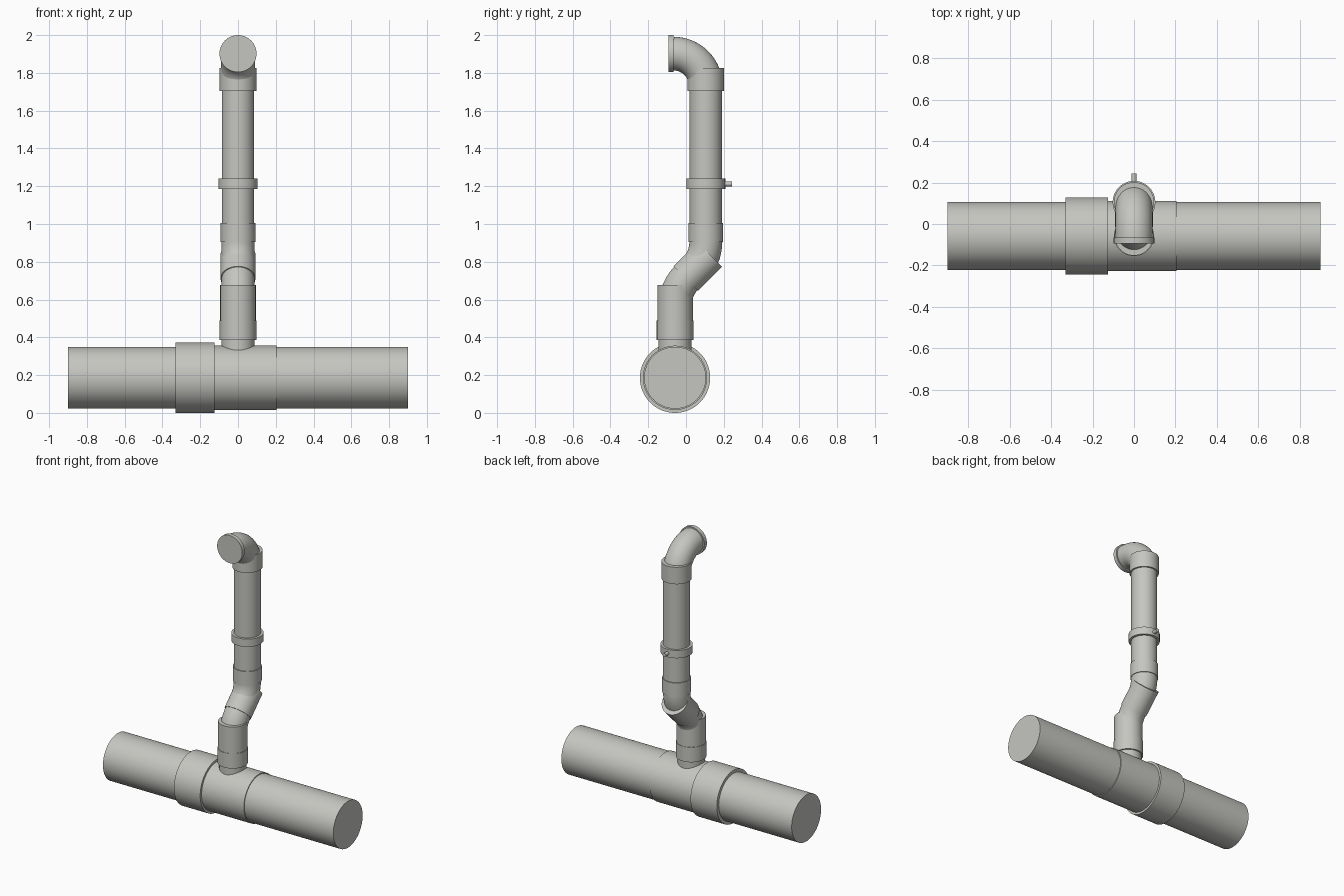
import bpy, bmesh, math
from mathutils import Vector

if "Cube" in bpy.data.objects:
    bpy.data.objects.remove(bpy.data.objects["Cube"])

grey = bpy.data.materials.new("pipe grey")
grey.diffuse_color = (0.56, 0.56, 0.53, 1)
grey.use_nodes = True
grey.node_tree.nodes["Principled BSDF"].inputs["Base Color"].default_value = grey.diffuse_color
SIDES = 64


def tube(name, path, r):
    """Round capped pipe following a path of points in the world."""
    pts = [Vector(p) for p in path]
    bm = bmesh.new()
    rings = []
    for i, p in enumerate(pts):
        t = (pts[min(i + 1, len(pts) - 1)] - pts[max(i - 1, 0)]).normalized()
        u = Vector((1, 0, 0)) if abs(t.x) < 0.9 else Vector((0, 1, 0))
        v = t.cross(u)
        rings.append([bm.verts.new(p + r * (u * math.cos(a) + v * math.sin(a)))
                      for a in (2 * math.pi * k / SIDES for k in range(SIDES))])
    for a, b in zip(rings, rings[1:]):
        for k in range(SIDES):
            n = (k + 1) % SIDES
            bm.faces.new((a[k], a[n], b[n], b[k]))
    bm.faces.new(rings[0])
    bm.faces.new(rings[-1])
    bmesh.ops.recalc_face_normals(bm, faces=bm.faces)
    me = bpy.data.meshes.new(name)
    bm.to_mesh(me)
    bm.free()
    me.materials.append(grey)
    ob = bpy.data.objects.new(name, me)
    bpy.context.collection.objects.link(ob)
    bpy.context.view_layer.objects.active = ob
    ob.select_set(True)
    bpy.ops.object.shade_smooth_by_angle(angle=math.radians(35))
    ob.select_set(False)


def along_x(name, x0, x1, r):
    tube(name, [(x0, YM, ZM), (x1, YM, ZM)], r)


def upright(name, y, z0, z1, r):
    tube(name, [(0, y, z0), (0, y, z1)], r)


def arc(cy, cz, rad, a0, a1, n=16):
    """Bend in the side plane, angles in degrees from +y."""
    angles = [math.radians(a0 + (a1 - a0) * i / n) for i in range(n + 1)]
    return [(0, cy + rad * math.cos(a), cz + rad * math.sin(a)) for a in angles]


YM, ZM = -0.058, 0.186      # main pipe axis
YU = 0.105                  # upper riser axis

# Horizontal main with branch sleeve and coupling
along_x("main_pipe", -0.9, 0.9, 0.164)
along_x("branch_sleeve", -0.2, 0.205, 0.17)
along_x("main_coupling", -0.33, -0.125, 0.186)

# Branch and lower socket
upright("branch_stub", YM, 0.2, 0.45, 0.087)
upright("branch_socket", YM, 0.385, 0.49, 0.097)
upright("lower_elbow_socket", YM, 0.485, 0.677, 0.094)

# Offset: two 45 degree bends joined by a diagonal socket
R = 0.215
t = R * math.tan(math.pi / 8)
z_low = 0.655
z_high = z_low + YU - YM
tube("lower_elbow", arc(YM + R, z_low - t, R, 180, 135), 0.087)
tube("diagonal_socket", [(0, -0.002, 0.711), (0, 0.125, 0.838)], 0.092)
tube("upper_elbow", arc(YU - R, z_high + t, R, -45, 0), 0.087)

# Riser with its socket, clamp and bolt
upright("riser_socket", YU, 0.905, 1.005, 0.092)
upright("riser_pipe", YU, 0.9, 1.73, 0.086)
upright("pipe_clamp", YU, 1.185, 1.24, 0.103)
tube("clamp_bolt", [(0, 0.19, 1.212), (0, 0.243, 1.212)], 0.013)

# Top elbow turning to the front, with a lipped closed end
upright("top_elbow_socket", YU, 1.705, 1.825, 0.097)
tube("top_elbow", arc(-0.067, 1.73, 0.172, 0, 90, 28), 0.089)
tube("outlet_cap", [(0, -0.065, 1.902), (0, -0.093, 1.902)], 0.098)
